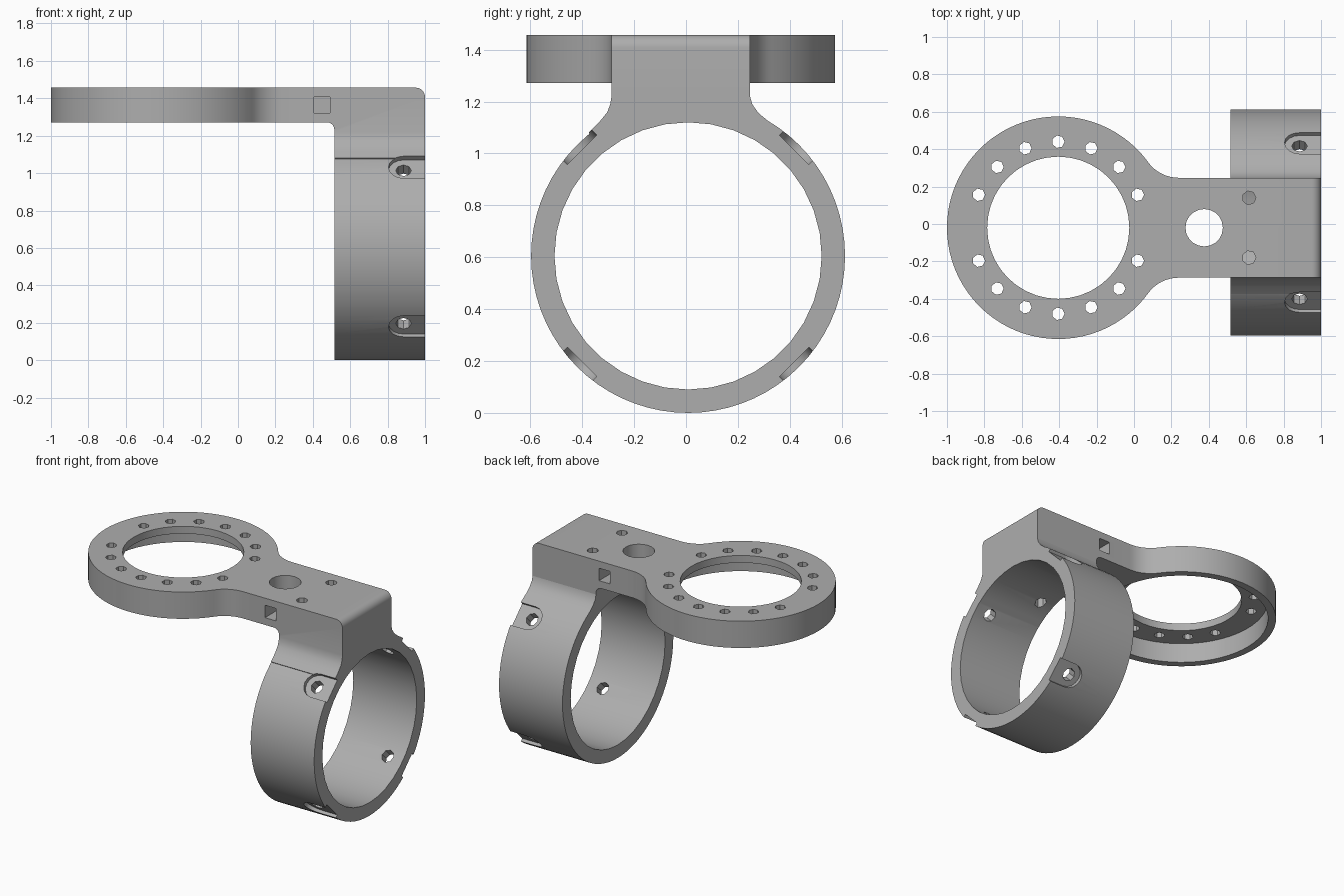
import bpy, bmesh
from math import cos, sin, pi, radians, hypot
from mathutils import Matrix, Vector

cube = bpy.data.objects.get("Cube")
if cube:
    bpy.data.objects.remove(cube, do_unlink=True)

mat = bpy.data.materials.new("satin grey")
mat.use_nodes = True
GREY = (0.42, 0.42, 0.42, 1)
mat.diffuse_color = GREY
mat.node_tree.nodes["Principled BSDF"].inputs["Base Color"].default_value = GREY

TOP, UNDER = 1.457, 1.272           # plate heights
RX, RY, RR = -0.405, -0.02, 0.595   # flat ring centre and radius
HALF = 0.267                        # half width of the arm
TX, TY, TZ, TR = 0.515, 0.008, 0.605, 0.605   # collar
PLACE = {"x": lambda u, v, w: (w, u, v),
         "y": lambda u, v, w: (u, w, v),
         "z": lambda u, v, w: (u, v, w)}


def arc(cx, cy, r, a0, a1, n):
    return [(cx + r * cos(radians(a0 + (a1 - a0) * i / n)),
             cy + r * sin(radians(a0 + (a1 - a0) * i / n))) for i in range(n + 1)]


def circle(cx, cy, r, n):
    return arc(cx, cy, r, 0, 360, n)[:-1]


def prism(name, pts, lo, hi, axis="z", matrix=None):
    """Extrude a closed 2D outline along an axis."""
    bm = bmesh.new()
    face = bm.faces.new([bm.verts.new(PLACE[axis](u, v, lo)) for u, v in pts])
    new = bmesh.ops.extrude_face_region(bm, geom=[face])["geom"]
    move = Vector(PLACE[axis](0, 0, hi - lo))
    bmesh.ops.translate(bm, vec=move, verts=[g for g in new if isinstance(g, bmesh.types.BMVert)])
    bmesh.ops.recalc_face_normals(bm, faces=bm.faces)
    if matrix:
        bm.transform(matrix)
    mesh = bpy.data.meshes.new(name)
    bm.to_mesh(mesh)
    bm.free()
    mesh.materials.append(mat)
    obj = bpy.data.objects.new(name, mesh)
    bpy.context.collection.objects.link(obj)
    return obj


def combine(body, tool, operation):
    mod = body.modifiers.new(tool.name, "BOOLEAN")
    mod.operation, mod.solver, mod.object = operation, "EXACT", tool
    bpy.context.view_layer.objects.active = body
    bpy.ops.object.modifier_apply(modifier=mod.name)
    bpy.data.objects.remove(tool, do_unlink=True)


# Flat ring blending into the arm through tangent fillets
fx, fr = 0.645, 0.205
a = math_angle = Vector((fx, HALF + fr)).angle_signed(Vector((1, 0)))
tangent = a * 180 / pi
outline = arc(RX, RY, RR, tangent, 360 - tangent, 64)
outline += arc(RX + fx, RY - HALF - fr, fr, 180 - tangent, 90, 8)[1:]
outline += [(0.6, RY - HALF), (0.6, RY + HALF)]
outline += arc(RX + fx, RY + HALF + fr, fr, 270, 180 + tangent, 8)[:-1]
bracket = prism("ring_bracket", outline, UNDER, TOP)

# Bent arm with a rounded outer edge and inner fillet
bend = [(0.4, TOP), (0.4, UNDER)]
bend += arc(TX - 0.04, UNDER - 0.04, 0.04, 90, 0, 6)
bend += [(TX, 1.0), (1, 1.0)]
bend += arc(0.95, TOP - 0.05, 0.05, 0, 90, 8)
combine(bracket, prism("arm", bend, RY - HALF, RY + HALF, "y"), "UNION")

# Round collar and its flared root
combine(bracket, prism("collar", circle(TY, TZ, TR, 72), TX, 1, "x"), "UNION")
root = [(-0.287, 1.22), (-0.292, 1.19), (-0.304, 1.158), (-0.335, 1.12), (-0.375, 1.08),
        (-0.3, 0.98), (0.3, 0.98), (0.36, 1.09), (0.32, 1.122), (0.28, 1.155),
        (0.255, 1.19), (0.247, 1.22)]
combine(bracket, prism("collar_root", root, TX, 1, "x"), "UNION")

# Bores: collar, ring opening and the recess below the ring flange
cutters = [
    prism("collar_bore", circle(TY, TZ, 0.515, 36), 0.3, 1.2, "x"),
    prism("ring_opening", circle(RX, RY, 0.38, 40), 1.2, 1.6),
    prism("ring_recess", circle(RX, RY, 0.545, 64), 1.2, TOP - 0.05),
    prism("arm_hole", circle(0.375, RY, 0.1, 20), 1.2, 1.6),
]

# Screw holes around the ring, skipping the two on the arm axis
for i in range(16):
    if i % 8:
        t = i * pi / 8
        pts = circle(RX + 0.46 * cos(t), RY + 0.46 * sin(t), 0.034, 7)
        cutters.append(prism("ring_screw_hole", pts, 1.3, 1.6))

# Arm screw holes and square side pockets
for s in (-1, 1):
    cutters.append(prism("arm_screw_hole", circle(0.615, RY + s * 0.16, 0.037, 7), 1.0, 1.6))
    square = [(0.407, 1.322), (0.492, 1.322), (0.492, 1.408), (0.407, 1.408)]
    lo, hi = sorted((RY + s * 0.12, RY + s * 0.4))
    cutters.append(prism("side_pocket", square, lo, hi, "y"))

# Four flat slots with radial screw holes on the collar
slot = arc(0.885, 0, 0.08, 90, 270, 8) + [(1.1, -0.08), (1.1, 0.08)]
for k in range(4):
    turn = Matrix.Translation((0, TY, TZ)) @ Matrix.Rotation(radians(45 + 90 * k), 4, "X")
    cutters.append(prism("collar_slot", slot, 0.578, 0.7, "z", turn))
    cutters.append(prism("collar_screw_hole", circle(0.885, 0, 0.042, 8), 0.45, 0.7, "z", turn))

for cutter in cutters:
    combine(bracket, cutter, "DIFFERENCE")

# Smooth curves, sharp edges
bpy.ops.object.select_all(action="DESELECT")
bracket.select_set(True)
bpy.context.view_layer.objects.active = bracket
bpy.ops.object.shade_smooth_by_angle(angle=radians(30))
